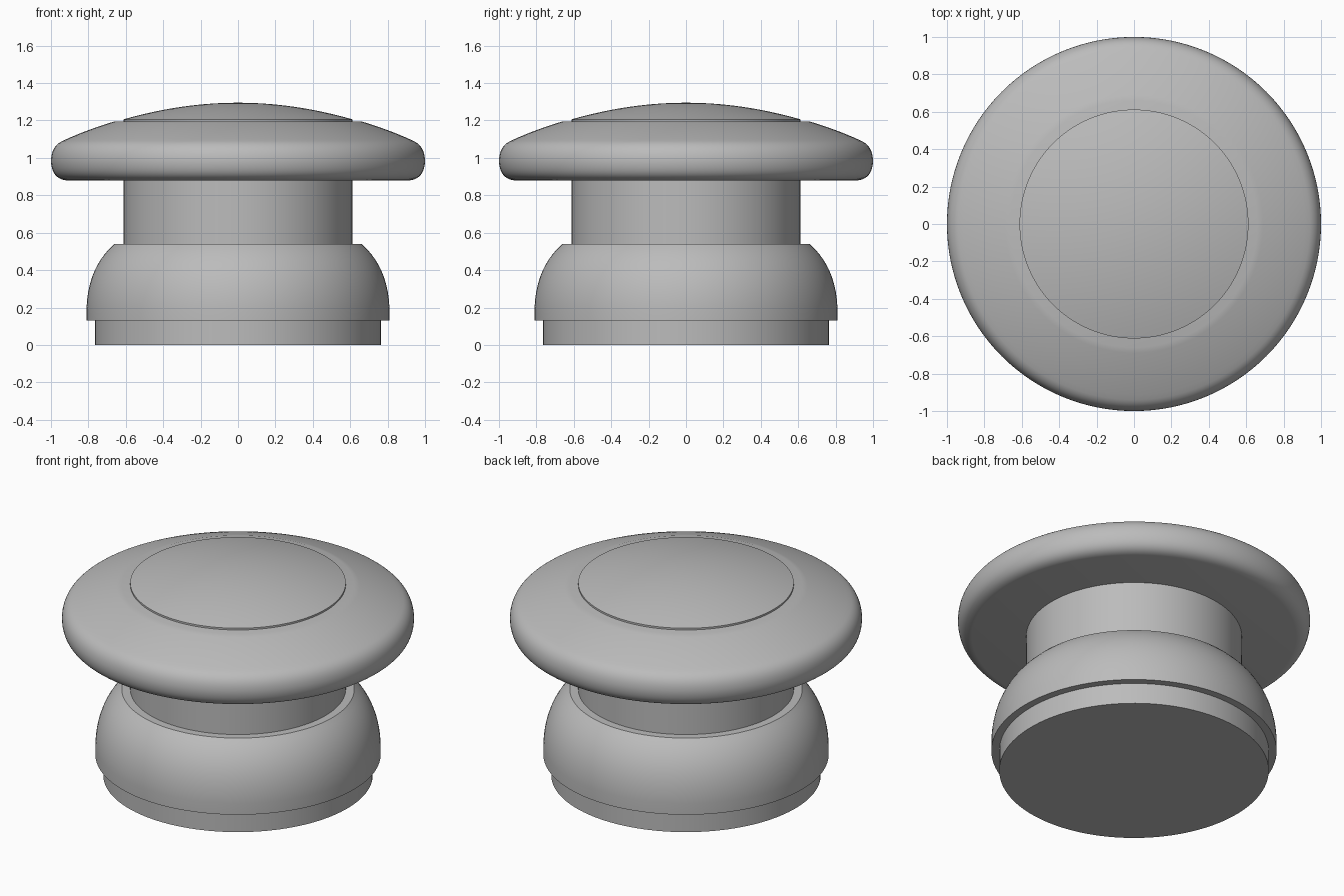
import bpy, math
from mathutils import Vector

cube = bpy.data.objects.get("Cube")
if cube:
    bpy.data.objects.remove(cube)

SEGMENTS = 128

grey = bpy.data.materials.new("light_grey")
grey.use_nodes = True
colour = (0.5, 0.5, 0.5, 1)
grey.diffuse_color = colour
grey.node_tree.nodes["Principled BSDF"].inputs["Base Color"].default_value = colour


def curve(start, control, end, steps=10):
    """Points along a quadratic curve in the (radius, height) plane."""
    a, b, c = Vector(start), Vector(control), Vector(end)
    ts = [i / steps for i in range(steps + 1)]
    return [tuple(a * (1 - t) ** 2 + b * 2 * t * (1 - t) + c * t * t) for t in ts]


def lathe(name, profile):
    """Turn a bottom-to-top profile around z, closing it at the axis."""
    verts, faces, rings = [], [], []
    for r, z in profile:
        count = SEGMENTS if r > 0 else 1
        rings.append((len(verts), count))
        for i in range(count):
            a = math.tau * i / SEGMENTS
            verts.append((r * math.cos(a), r * math.sin(a), z))
    for (lo, nlo), (hi, nhi) in zip(rings, rings[1:]):
        for i in range(SEGMENTS):
            j = (i + 1) % SEGMENTS
            quad = [lo + i % nlo, lo + j % nlo, hi + j % nhi, hi + i % nhi]
            faces.append(list(dict.fromkeys(quad)))
    mesh = bpy.data.meshes.new(name)
    mesh.from_pydata(verts, [], faces)
    mesh.materials.append(grey)
    obj = bpy.data.objects.new(name, mesh)
    bpy.context.collection.objects.link(obj)
    bpy.ops.object.select_all(action="DESELECT")
    obj.select_set(True)
    bpy.context.view_layer.objects.active = obj
    bpy.ops.object.shade_smooth_by_angle(angle=math.radians(30))
    return obj


# Recessed foot
lathe("base_foot", [(0, 0), (0.765, 0), (0.765, 0.14), (0, 0.14)])

# Rounded lower housing with a flat rim
lathe("lower_housing", [(0, 0.13), (0.81, 0.13)]
      + curve((0.81, 0.2), (0.8, 0.42), (0.66, 0.54)) + [(0, 0.54)])

# Straight neck
lathe("neck", [(0, 0.5), (0.612, 0.5), (0.612, 0.92), (0, 0.92)])

# Wide cap: rounded lip, then a gently convex slope up to a flat rim
lathe("cap", [(0, 0.88)]
      + curve((0.92, 0.88), (0.995, 0.89), (1, 0.98))
      + curve((1, 0.98), (1, 1.06), (0.94, 1.09))[1:]
      + curve((0.94, 1.09), (0.81, 1.15), (0.66, 1.195))[1:]
      + [(0, 1.195)])

# Shallow domed insert with a small step
lathe("top_dome", [(0, 1.17), (0.612, 1.17)]
      + curve((0.612, 1.206), (0.3, 1.295), (0, 1.295), 16))
